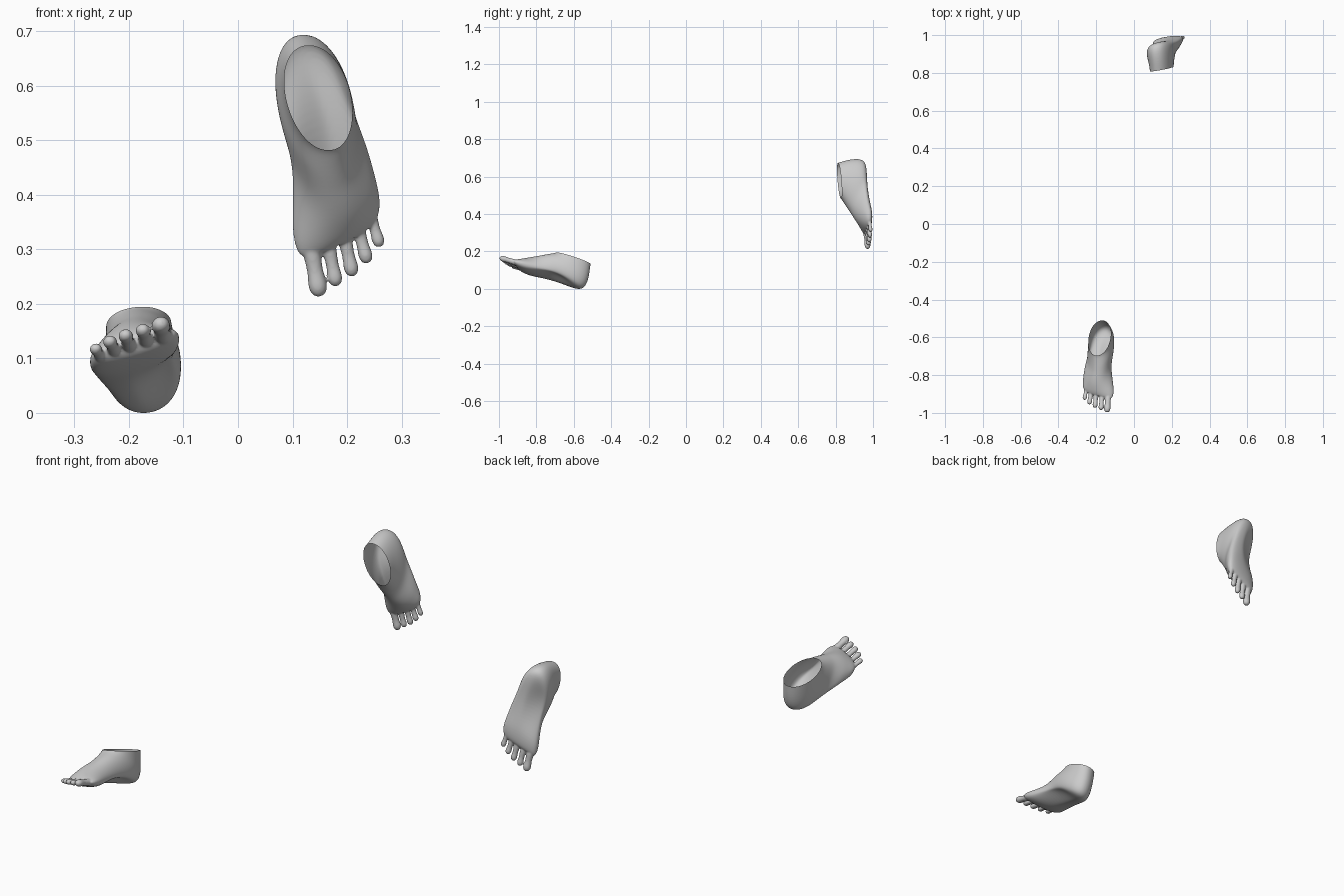
import bpy, bmesh, math
from mathutils import Vector, Matrix

if "Cube" in bpy.data.objects:
    bpy.data.objects.remove(bpy.data.objects["Cube"])

SIDES = 28

# Foot cross-sections from ankle to toe base:
# instep point, heel/sole point, half width, slant, arch depth, squareness of the sole
RINGS = [
    ((.163, .780, .505), (.132, .765, .662), .056, 0, 0, 1),
    ((.165, .825, .489), (.130, .810, .673), .060, 0, 0, 1),
    ((.165, .840, .466), (.125, .865, .690), .063, 0, 0, 1),
    ((.165, .853, .445), (.118, .920, .698), .070, 0, 0, 1),
    ((.168, .866, .425), (.119, .956, .685), .071, 0, 0, .95),
    ((.172, .880, .405), (.128, .965, .645), .069, 0, .004, .85),
    ((.178, .895, .382), (.146, .966, .590), .069, 0, .016, .75),
    ((.182, .912, .357), (.164, .970, .530), .072, .08, .022, .7),
    ((.181, .928, .335), (.175, .981, .460), .077, .2, .012, .7),
    ((.182, .942, .318), (.179, .993, .400), .082, .35, 0, .7),
    ((.184, .952, .310), (.182, .993, .345), .075, .45, 0, .75),
    ((.184, .962, .303), (.183, .985, .323), .064, .45, 0, .8),
]

# Toes: tip position, radius, sideways lean
TOES = [
    ((.150, .973, .213), .0178, .18),
    ((.181, .978, .232), .0142, .20),
    ((.211, .982, .250), .0142, .22),
    ((.238, .985, .274), .0136, .27),
    ((.261, .988, .304), .0122, .30),
]
TOE_PROFILE = [(0, .1), (.12, .47), (.4, .8), (1, 1), (1.6, .97),
               (2.6, .83), (3.5, .86), (5, 1), (6.3, .9)]


def loft(bm, rings):
    """Skin a list of point rings and cap both ends."""
    vr = [[bm.verts.new(p) for p in ring] for ring in rings]
    for a, b in zip(vr, vr[1:]):
        n = len(a)
        for i in range(n):
            bm.faces.new((a[i], a[(i + 1) % n], b[(i + 1) % n], b[i]))
    bm.faces.new(vr[0])
    bm.faces.new(vr[-1])


def spow(v, e):
    return math.copysign(abs(v) ** e, v)


def section(top, bottom, width, slant, arch, square):
    top, bottom = Vector(top), Vector(bottom)
    mid, half = (top + bottom) / 2, (top - bottom) / 2
    side = Vector((1, .14, slant)) * width
    pts = []
    for i in range(SIDES):
        a = 2 * math.pi * i / SIDES
        c, s = math.cos(a), math.sin(a)
        h = spow(c, square) if c < 0 else c
        p = mid + half * h + side * spow(s, .92)
        if s < 0 and c < 0:                      # hollow of the inner arch
            p.y -= arch * 2 * abs(s * c)
        pts.append(p)
    return pts


def toe(tip, r, lean):
    d = Vector((-lean, -.12, 1)).normalized()    # tip towards base
    u = Vector((1, .14, 0)).normalized()
    u = (u - d * u.dot(d)).normalized()
    v = d.cross(u)
    return [[Vector(tip) + d * (s * r) + (u * math.cos(a) + v * math.sin(a) * .92) * (r * k)
             for a in (2 * math.pi * i / 14 for i in range(14))]
            for s, k in TOE_PROFILE]


def add_object(name, mesh):
    ob = bpy.data.objects.new(name, mesh)
    bpy.context.scene.collection.objects.link(ob)
    return ob


# Rough foot: body and toes as overlapping lofts
bm = bmesh.new()
loft(bm, [section(*r) for r in RINGS])
for t in TOES:
    loft(bm, toe(*t))
bmesh.ops.recalc_face_normals(bm, faces=bm.faces)
rough_mesh = bpy.data.meshes.new("rough_foot")
bm.to_mesh(rough_mesh)
bm.free()
rough = add_object("rough_foot", rough_mesh)

# Fuse and soften into one skin
rough.modifiers.new("round", 'SUBSURF').levels = 2
fuse = rough.modifiers.new("fuse", 'REMESH')
fuse.mode = 'VOXEL'
fuse.voxel_size = .003
soft = rough.modifiers.new("soften", 'SMOOTH')
soft.factor = .5
soft.iterations = 8
bpy.context.view_layer.update()
deps = bpy.context.evaluated_depsgraph_get()
skin = bpy.data.meshes.new_from_object(rough.evaluated_get(deps))
bpy.data.objects.remove(rough)

# Cut the open ankle
bm = bmesh.new()
bm.from_mesh(skin)
bmesh.ops.bisect_plane(bm, geom=bm.verts[:] + bm.edges[:] + bm.faces[:],
                       plane_co=(.145, .820, .58), plane_no=(-.17, 1, .05),
                       clear_inner=True)
for f in bm.faces:
    f.smooth = True
bm.to_mesh(skin)
bm.free()
skin.name = "left_foot"
add_object("left_foot", skin)


def frame(origin, along, across):
    """Rigid frame from three landmark points."""
    o = Vector(origin)
    e1 = (Vector(along) - o).normalized()
    e2 = Vector(across) - o
    e2 = (e2 - e1 * e2.dot(e1)).normalized()
    m = Matrix((e1, e2, e1.cross(e2))).transposed().to_4x4()
    m.translation = o
    return m


# Right foot: mirrored copy, moved by big toe, ankle back and little toe
mirrored = frame((-.150, .973, .213), (-.130, .810, .672), (-.261, .988, .304))
target = frame((-.143, -.997, .172), (-.175, -.515, .140), (-.265, -.925, .125))
right = skin.copy()
right.name = "right_foot"
right.transform(target @ mirrored.inverted() @ Matrix.Scale(-1, 4, (1, 0, 0)))
right.flip_normals()
low = min(v.co.z for v in right.vertices)
right.transform(Matrix.Translation((0, 0, -low)))
add_object("right_foot", right)
